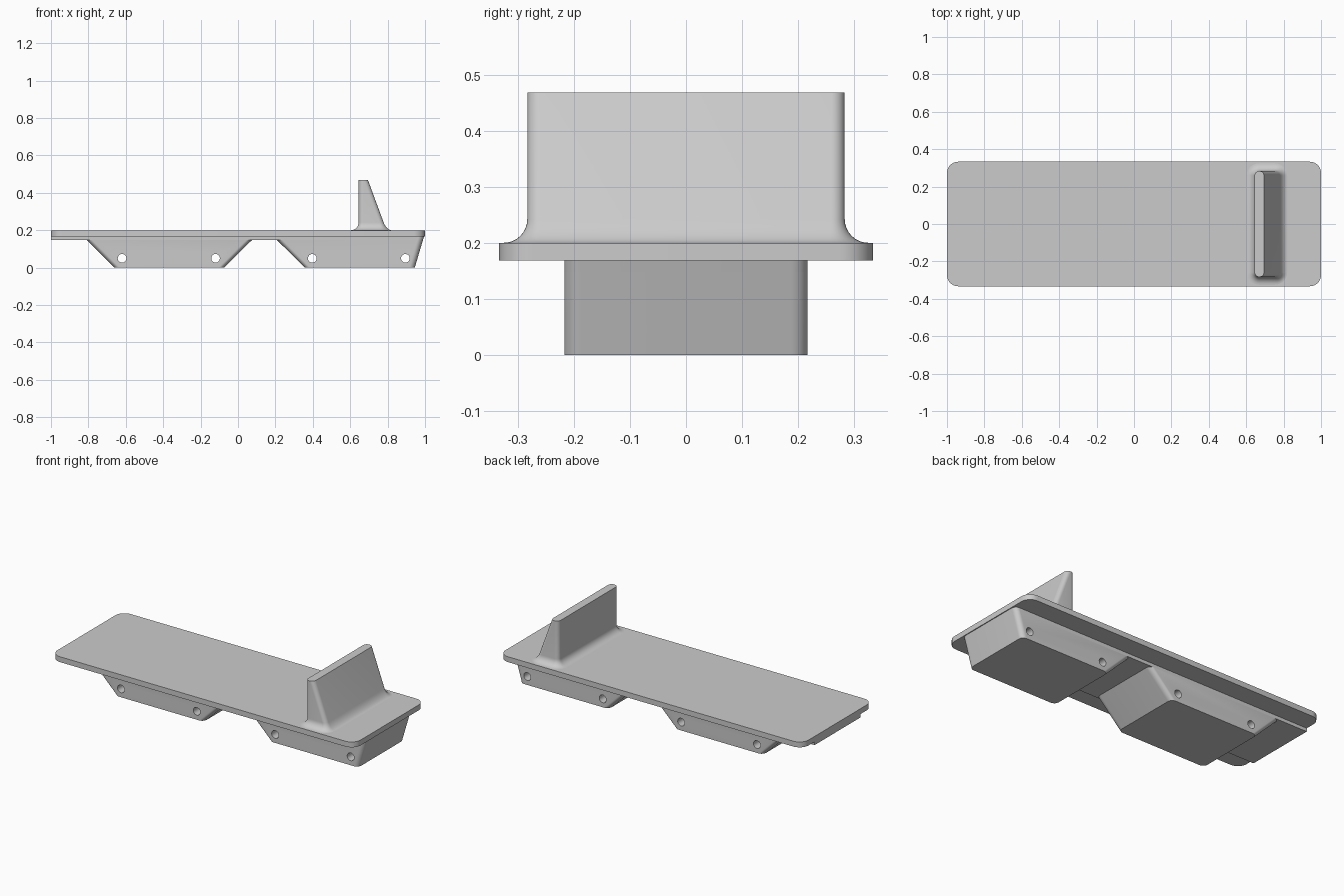
import bpy, bmesh, math

old = bpy.data.objects.get("Cube")
if old:
    bpy.data.objects.remove(old, do_unlink=True)

grey = bpy.data.materials.new("plain grey")
grey.use_nodes = True
COLOUR = (0.6, 0.6, 0.6, 1)
grey.diffuse_color = COLOUR
grey.node_tree.nodes["Principled BSDF"].inputs["Base Color"].default_value = COLOUR


def ring(x0, x1, hy, r_left, r_right, steps=8):
    """Outline of a rectangle with separate corner radii at its two ends."""
    points = []
    corners = [(x1, hy, r_right, 0), (x0, hy, r_left, 1),
               (x0, -hy, r_left, 2), (x1, -hy, r_right, 3)]
    for x, y, r, quarter in corners:
        cx = x - math.copysign(r, 1 if x == x1 else -1)
        cy = y - math.copysign(r, y)
        for i in range(steps + 1 if r > 0 else 1):
            a = (quarter + i / steps) * math.pi / 2
            points.append((cx + r * math.cos(a), cy + r * math.sin(a)))
    return points


def loft(name, levels):
    """Solid skinned through (z, outline) levels."""
    bm = bmesh.new()
    rows = [[bm.verts.new((x, y, z)) for x, y in outline] for z, outline in levels]
    n = len(rows[0])
    bm.faces.new(rows[0][::-1])
    bm.faces.new(rows[-1])
    for low, high in zip(rows, rows[1:]):
        for i in range(n):
            j = (i + 1) % n
            bm.faces.new((low[i], low[j], high[j], high[i]))
    mesh = bpy.data.meshes.new(name)
    bm.to_mesh(mesh)
    bm.free()
    mesh.materials.append(grey)
    obj = bpy.data.objects.new(name, mesh)
    bpy.context.collection.objects.link(obj)
    return obj


def activate(obj):
    bpy.ops.object.select_all(action='DESELECT')
    obj.select_set(True)
    bpy.context.view_layer.objects.active = obj


def smooth(obj):
    activate(obj)
    bpy.ops.object.shade_smooth_by_angle(angle=math.radians(30))


DECK_LOW, DECK_TOP, KEEL_LOW = 0.168, 0.2, 0.148
HALF_KEEL, EDGE = 0.217, 0.03

# Deck with rounded corners
deck_outline = ring(-1, 1, 0.333, 0.06, 0.06)
smooth(loft("deck", [(DECK_LOW, deck_outline), (DECK_TOP, deck_outline)]))

# Thin keel strip under the deck
smooth(loft("keel_strip", [
    (KEEL_LOW, ring(-1, 0.989, HALF_KEEL, 0, EDGE)),
    (DECK_LOW, ring(-1, 0.995, HALF_KEEL, 0, EDGE))]))


# Tapered runners with cross holes
def runner(name, bottom, top, holes):
    obj = loft(name, [(0, ring(*bottom, HALF_KEEL, EDGE, EDGE)),
                      (KEEL_LOW, ring(*top, HALF_KEEL, EDGE, EDGE))])
    for x in holes:
        bpy.ops.mesh.primitive_cylinder_add(
            vertices=32, radius=0.023, depth=1, location=(x, 0, 0.05),
            rotation=(math.pi / 2, 0, 0))
        cutter = bpy.context.object
        cutter.name = "hole_cutter"
        cutter.data.materials.append(grey)
        cutter.hide_render = True
        activate(obj)
        mod = obj.modifiers.new("hole", 'BOOLEAN')
        mod.object = cutter
        mod.operation = 'DIFFERENCE'
        mod.solver = 'EXACT'
        bpy.ops.object.modifier_apply(modifier=mod.name)
        bpy.data.objects.remove(cutter, do_unlink=True)
    smooth(obj)


runner("left_end_runner", (0.358, 0.945), (0.208, 0.989), (0.397, 0.895))
runner("right_end_runner", (-0.66, -0.075), (-0.81, 0.075), (-0.62, -0.12))

# Upright stop with a sloped back and a flared foot
FOOT, STOP_TOP = 0.042, 0.468
levels = []
for i in range(9):
    a = i / 8 * math.pi / 2
    levels.append((FOOT * (1 - math.cos(a)), FOOT * (1 - math.sin(a))))
levels.append((STOP_TOP - DECK_TOP, 0))
stop_levels = []
for h, flare in levels:
    z = DECK_TOP + h
    back = 0.695 + (STOP_TOP - z) * 0.37
    radius = 0.0245 + flare
    stop_levels.append((z, ring(0.645 - flare, back + flare * 0.6,
                                0.283 + flare, radius, radius)))
smooth(loft("end_stop", stop_levels))
